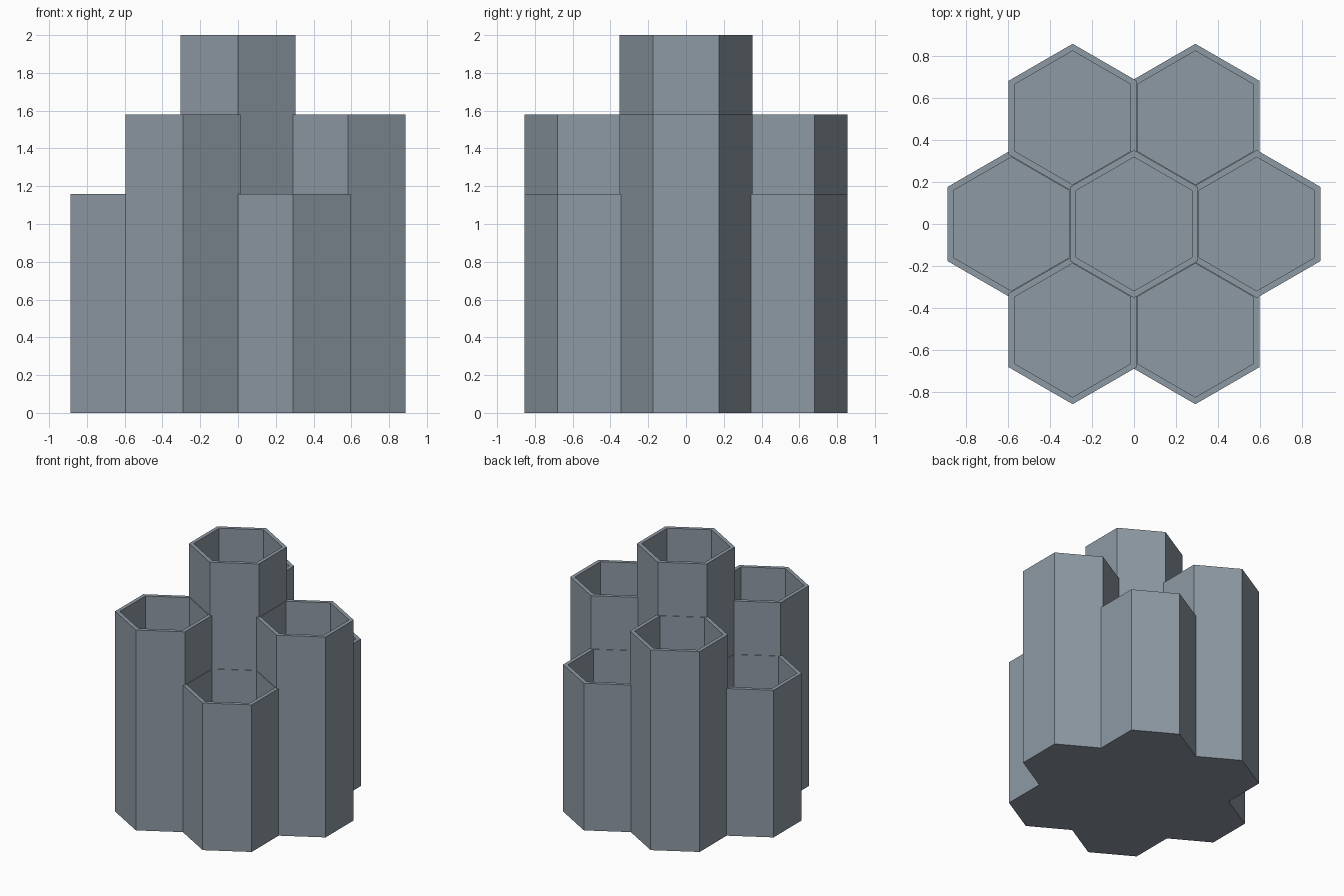
import bpy, bmesh, math
from mathutils import Matrix

if "Cube" in bpy.data.objects:
    bpy.data.objects.remove(bpy.data.objects["Cube"])

PITCH = 0.583              # spacing between cell centres
OUTER = 0.304 / math.cos(math.pi / 6)
INNER = 0.275 / math.cos(math.pi / 6)
FLOOR = 0.04
TALL, MID, LOW = 2.0, 1.58, 1.16

# centre cell plus a ring of six, alternating in height
cells = [(0, 0, TALL)]
for i in range(6):
    a = math.radians(60 * i)
    cells.append((PITCH * math.cos(a), PITCH * math.sin(a), LOW if i % 2 else MID))

grey = bpy.data.materials.new("slate_grey")
grey.diffuse_color = (0.27, 0.32, 0.37, 1)
grey.use_nodes = True
grey.node_tree.nodes["Principled BSDF"].inputs["Base Color"].default_value = grey.diffuse_color


def hex_prisms(name, radius, bottom, extra):
    """One mesh holding a pointy-top hexagonal prism for every cell."""
    bm = bmesh.new()
    for x, y, top in cells:
        h = top + extra - bottom
        m = Matrix.Translation((x, y, bottom + h / 2)) @ Matrix.Rotation(math.radians(30), 4, 'Z')
        # orient so that corners point along +y and -y
        geo = bmesh.ops.create_cone(bm, cap_ends=True, segments=6, radius1=radius,
                                    radius2=radius, depth=h)
        vs = geo["verts"]
        if max(v.co.y for v in vs) < radius * 0.95:
            bmesh.ops.transform(bm, matrix=m, verts=vs)
        else:
            bmesh.ops.translate(bm, vec=m.translation, verts=vs)
    bmesh.ops.recalc_face_normals(bm, faces=bm.faces)
    me = bpy.data.meshes.new(name)
    bm.to_mesh(me)
    bm.free()
    me.materials.append(grey)
    ob = bpy.data.objects.new(name, me)
    bpy.context.collection.objects.link(ob)
    return ob


# outer bodies, merged and hollowed by the bores
holder = hex_prisms("honeycomb_holder", OUTER, 0, 0)
bores = hex_prisms("bore_cutter", INNER, FLOOR, 0.2)
bores.hide_render = True

cut = holder.modifiers.new("hollow", 'BOOLEAN')
cut.operation = 'DIFFERENCE'
cut.solver = 'EXACT'
cut.use_self = True
cut.object = bores
bpy.context.view_layer.objects.active = holder
bpy.ops.object.modifier_apply(modifier=cut.name)
bpy.data.objects.remove(bores)
